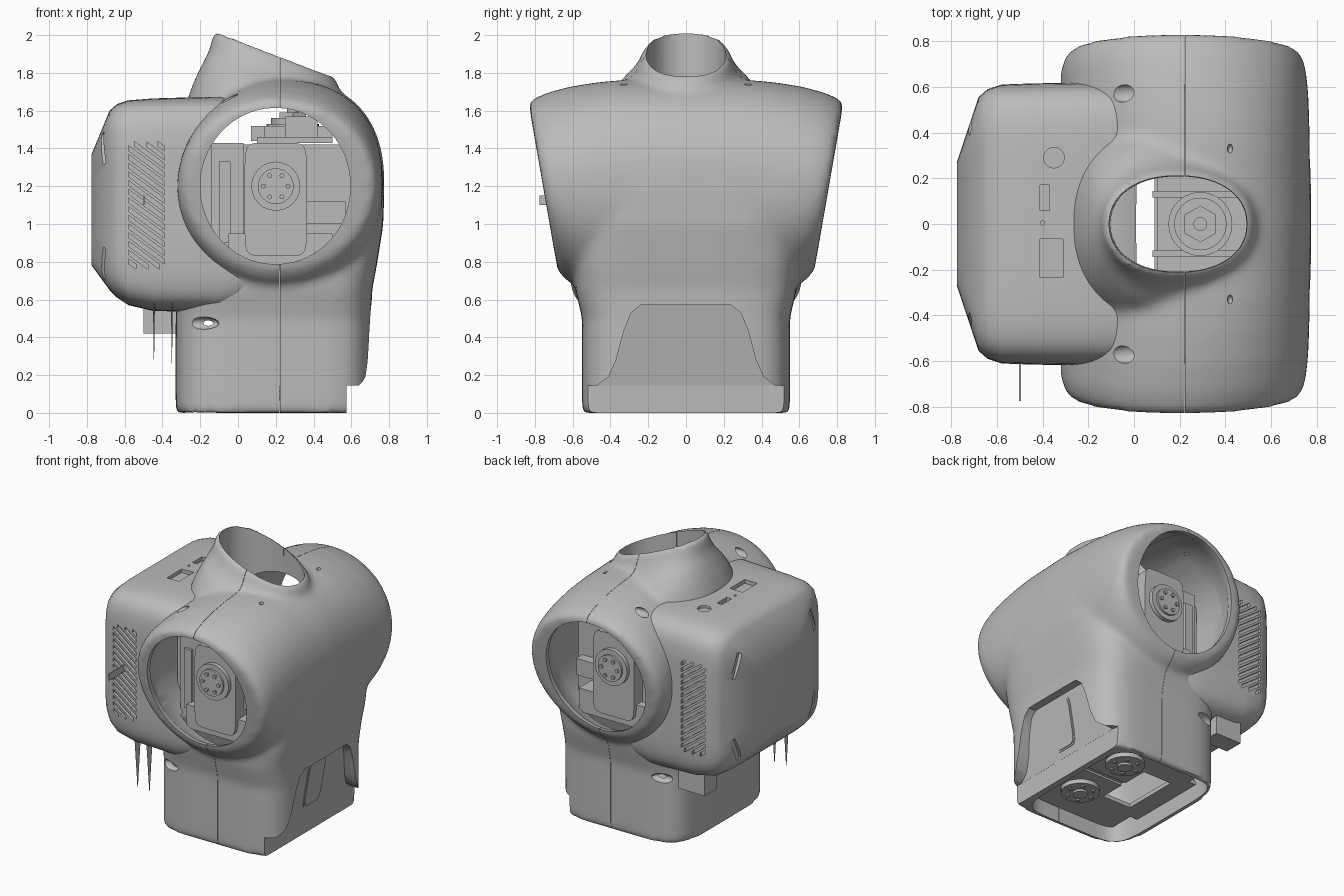
import bpy, bmesh, math
from mathutils import Matrix

if "Cube" in bpy.data.objects:
    bpy.data.objects.remove(bpy.data.objects["Cube"])

grey = bpy.data.materials.new("matte grey")
grey.use_nodes = True
grey.diffuse_color = (0.5, 0.5, 0.5, 1)
grey.node_tree.nodes["Principled BSDF"].inputs["Base Color"].default_value = (0.5, 0.5, 0.5, 1)


def finish(name, bm):
    bmesh.ops.recalc_face_normals(bm, faces=bm.faces)
    me = bpy.data.meshes.new(name)
    bm.to_mesh(me)
    bm.free()
    me.materials.append(grey)
    ob = bpy.data.objects.new(name, me)
    bpy.context.collection.objects.link(ob)
    return ob


def add_loft(bm, rings):
    rows = [[bm.verts.new(p) for p in ring] for ring in rings]
    n = len(rows[0])
    for a, b in zip(rows, rows[1:]):
        for i in range(n):
            bm.faces.new((a[i], a[(i + 1) % n], b[(i + 1) % n], b[i]))
    bm.faces.new(rows[0])
    bm.faces.new(rows[-1])


def oval(power, n=64):
    # unit superellipse: power 2 is a circle, higher is squarer
    pts = []
    for i in range(n):
        a = 2 * math.pi * (i + 0.5) / n
        c, s = math.cos(a), math.sin(a)
        pts.append((math.copysign(abs(c) ** (2 / power), c), math.copysign(abs(s) ** (2 / power), s)))
    return pts


def barrel(bm, half):
    # shoulder tube along y: y, top, bottom, front and back reach; fuller chest in the
    # middle, end rims leaning outward at the top
    rings = []
    for y, top, low, front, back in [(-row[0], *row[1:]) for row in reversed(half)] + half:
        t = min(1, (y / 0.75) ** 2)
        ring = []
        for (c, s), (fc, fs) in zip(oval(2), oval(2.4 - 0.4 * t)):
            if c > 0:
                c, s = fc, fs
            r = (top + low) / 2 + (top - low) / 2 * s
            ring.append((0.235 - 0.04 * t + (front if c > 0 else back) * c,
                         y + 0.23 * y * r * s, 1.2 + r * s))
        rings.append(ring)
    add_loft(bm, rings)


def trunk(bm, rows, power=5):
    # z, back x, front x, half width
    add_loft(bm, [[((a + b) / 2 + (b - a) / 2 * c, w * s, z) for c, s in oval(power)]
                  for z, a, b, w in rows])


def neck(bm, rows):
    # height, back reach, front reach, half width, with sections sloping down to the chest
    rings = []
    for h, back, front, w in rows:
        ring = []
        for c, s in oval(2.2):
            dx = c * (front if c > 0 else back)
            ring.append((0.19 + dx, w * s, h - 0.387 * dx))
        rings.append(ring)
    add_loft(bm, rings)


def add_box(bm, x, y, z, rot=None):
    m = Matrix.Translation(((x[0] + x[1]) / 2, (y[0] + y[1]) / 2, (z[0] + z[1]) / 2))
    if rot:
        m = m @ rot
    m = m @ Matrix.Diagonal((x[1] - x[0], y[1] - y[0], z[1] - z[0], 1))
    bmesh.ops.create_cube(bm, size=1, matrix=m)


def add_disc(bm, pos, r, depth, axis="Z", n=24):
    rot = Matrix.Rotation(math.pi / 2, 4, "X") if axis == "Y" else Matrix()
    bmesh.ops.create_cone(bm, cap_ends=True, segments=n, radius1=r, radius2=r, depth=depth,
                          matrix=Matrix.Translation(pos) @ rot)


def bake(ob):
    dg = bpy.context.evaluated_depsgraph_get()
    me = bpy.data.meshes.new_from_object(ob.evaluated_get(dg))
    ob.modifiers.clear()
    ob.data = me


def cut(ob, build):
    bm = bmesh.new()
    build(bm)
    cutter = finish("cutter", bm)
    mod = ob.modifiers.new("cut", "BOOLEAN")
    mod.operation, mod.solver, mod.object = "DIFFERENCE", "EXACT", cutter
    bake(ob)
    bpy.data.objects.remove(cutter)


def smooth(ob, angle=35):
    bpy.ops.object.select_all(action="DESELECT")
    ob.select_set(True)
    bpy.context.view_layer.objects.active = ob
    bpy.ops.object.shade_smooth_by_angle(angle=math.radians(angle))


# Torso shell: shoulders, trunk and collar blended together
bm = bmesh.new()
barrel(bm, [(0.02, 0.565, 0.565, 0.54, 0.54), (0.3, 0.562, 0.565, 0.54, 0.54), (0.42, 0.55, 0.562, 0.545, 0.54),
            (0.55, 0.527, 0.555, 0.55, 0.535), (0.66, 0.495, 0.53, 0.55, 0.525),
            (0.725, 0.465, 0.49, 0.54, 0.5), (0.757, 0.44, 0.44, 0.515, 0.465)])
trunk(bm, [(0.0, -0.33, 0.7, 0.55), (0.5, -0.33, 0.705, 0.55), (0.65, -0.32, 0.71, 0.585),
           (0.78, -0.3, 0.735, 0.59), (1.0, -0.28, 0.77, 0.57), (1.2, -0.2, 0.775, 0.5), (1.3, -0.1, 0.72, 0.45)])
neck(bm, [(1.45, 0.47, 0.52, 0.5), (1.6, 0.42, 0.49, 0.44), (1.7, 0.38, 0.44, 0.37),
          (1.78, 0.345, 0.4, 0.29), (1.84, 0.33, 0.35, 0.25), (1.9, 0.32, 0.325, 0.228)])
torso = finish("torso_shell", bm)
rm = torso.modifiers.new("blend", "REMESH")
rm.mode, rm.voxel_size = "VOXEL", 0.02
sm = torso.modifiers.new("soften", "SMOOTH")
sm.factor, sm.iterations = 0.5, 12
bake(torso)


# Hollow inside, open at the shoulders, collar and base
def shoulder_cavity(bm):
    barrel(bm, [(0.02, 0.51, 0.51, 0.485, 0.485), (0.5, 0.485, 0.5, 0.485, 0.475),
                (0.66, 0.45, 0.46, 0.45, 0.45), (0.72, 0.417, 0.415, 0.4, 0.4), (0.95, 0.4, 0.4, 0.385, 0.385)])


def waist_cavity(bm):
    trunk(bm, [(-0.1, -0.29, 0.53, 0.51), (0.85, -0.24, 0.53, 0.51)], 7)


def panel_x(z):
    # waist front panel leans outward toward the top
    return 0.575 + 0.17 * (z - 0.14)


def waist_arch(bm):
    half = [(0.5, 0.14), (0.47, 0.145), (0.41, 0.19), (0.37, 0.28), (0.33, 0.43), (0.29, 0.53), (0.24, 0.57)]
    outline = half + [(-y, z) for y, z in reversed(half)]
    add_loft(bm, [[(panel_x(z) + dx, y, z) for y, z in outline] for dx in (0, 0.4)])


def dents(bm):
    for s in (-1, 1):
        for pos, size in (((-0.03, s * 0.57, 1.66), (0.08, 0.04, 0.03)),
                          ((-0.2, s * 0.54, 0.475), (0.1, 0.05, 0.035)),
                          ((0.42, s * 0.33, 1.745), (0.012, 0.02, 0.03))):
            bmesh.ops.create_uvsphere(bm, u_segments=20, v_segments=10, radius=1,
                                      matrix=Matrix.Translation(pos) @ Matrix.Diagonal((*size, 1)))


cut(torso, shoulder_cavity)
cut(torso, waist_cavity)
cut(torso, lambda bm: neck(bm, [(1.45, 0.29, 0.295, 0.205), (2.2, 0.305, 0.31, 0.215)]))
cut(torso, waist_arch)
cut(torso, lambda bm: add_box(bm, (0.575, 1), (-0.7, 0.7), (-0.1, 0.144)))
cut(torso, dents)
cut(torso, lambda bm: add_box(bm, (0.2205, 0.2225), (-1, 1), (-0.1, 2.2)))
smooth(torso)

# Backpack: squared loft along x with a chamfered rear
bm = bmesh.new()
rows = [(-0.775, 0.27, 0.78, 1.37), (-0.68, 0.555, 0.65, 1.6), (-0.64, 0.59, 0.61, 1.635),
        (-0.58, 0.61, 0.57, 1.655), (-0.45, 0.615, 0.54, 1.665), (-0.1, 0.62, 0.53, 1.675),
        (0.0, 0.61, 0.55, 1.655), (0.1, 0.595, 0.59, 1.6), (0.2, 0.56, 0.65, 1.55)]
add_loft(bm, [[(x, w * c, (a + b) / 2 + (b - a) / 2 * s) for c, s in oval(7)] for x, w, a, b in rows])
pack = finish("backpack", bm)


def pack_details(bm):
    for s in (-1, 1):
        # slanted side vents, trimmed to an upright panel
        for i in range(17):
            zc = 0.72 + i * 0.046
            x0 = max(-0.58, -0.485 + (zc - 1.41) / 0.74)
            x1 = min(-0.39, -0.485 + (zc - 0.76) / 0.74)
            z0, z1 = (zc - 0.74 * (x + 0.485) for x in (x0, x1))
            if x1 - x0 > 0.03:
                add_loft(bm, [[(x0, y, z0), (x1, y, z1), (x1, y, z1 + 0.026), (x0, y, z0 + 0.026)]
                              for y in (s * 0.59, s * 0.7)])
        # rear corner grips
        for z in (0.79, 1.4):
            turn = Matrix.Rotation(s * (0.4 if z > 1 else -0.4), 4, "X")
            add_box(bm, (-0.8, -0.7), (s * 0.44 - 0.02, s * 0.44 + 0.02), (z - 0.09, z + 0.09), turn)
    # top ports
    add_disc(bm, (-0.35, 0.29, 1.68), 0.045, 0.06)
    add_box(bm, (-0.41, -0.37), (0.06, 0.17), (1.64, 1.72))
    add_box(bm, (-0.41, -0.31), (-0.235, -0.065), (1.64, 1.72))
    add_disc(bm, (-0.4, 0.005, 1.68), 0.01, 0.06, n=8)


cut(pack, shoulder_cavity)
cut(pack, waist_cavity)
cut(pack, pack_details)
smooth(pack)

# Connector block, hanging tabs and side tab of the backpack
bm = bmesh.new()
add_box(bm, (-0.5, -0.29), (0.36, 0.5), (0.42, 0.58))
add_box(bm, (-0.502, -0.495), (-0.775, -0.58), (1.1, 1.15))
finish("connector_block", bm)
bm = bmesh.new()
for x in (-0.445, -0.35):
    bmesh.ops.create_cone(bm, cap_ends=True, segments=4, radius1=0.003, radius2=0.035, depth=0.35,
                          matrix=Matrix.Translation((x, -0.52, 0.415)) @ Matrix.Diagonal((0.15, 1, 1, 1)))
finish("hanging_tabs", bm)

# Waist front hatch
bm = bmesh.new()
for half_w, lo, hi, out in ((0.1, 0.195, 0.545, 0.004), (0.09, 0.205, 0.535, 0.009)):
    outline = [(half_w * c, (lo + hi) / 2 + (hi - lo) / 2 * s) for c, s in oval(6, 32)]
    add_loft(bm, [[(panel_x(z) + dx, y, z) for y, z in outline] for dx in (-0.005, out)])
finish("waist_hatch", bm)

# Inner frame with shoulder plates, open in the middle behind the neck motor
bm = bmesh.new()
add_box(bm, (0.36, 0.55), (-0.33, 0.33), (1.02, 1.32))
add_box(bm, (0.1, 0.5), (-0.4, 0.4), (1.43, 1.46))
for s in (-1, 1):
    def side(near, far):
        return tuple(sorted((s * near, s * far)))
    add_box(bm, (-0.22, 0.6), side(0.34, 0.38), (0.76, 1.42))
    add_box(bm, (-0.14, 0.03), side(0.38, 0.46), (0.82, 1.43))
    add_box(bm, (-0.1, -0.04), side(0.46, 0.48), (0.9, 1.33))
    add_box(bm, (-0.05, 0.5), side(0.38, 0.52), (0.78, 0.95))
    add_box(bm, (0.36, 0.57), side(0.38, 0.45), (1.0, 1.12))
    add_box(bm, (0.08, 0.5), side(0.115, 0.145), (1.46, 1.52))
    add_box(bm, (0.07, 0.14), side(0.25, 0.35), (1.44, 1.52))
    add_box(bm, (0.25, 0.42), side(0.25, 0.3), (1.46, 1.57))
    add_loft(bm, [[(0.2 + 0.165 * c, s * y, 1.13 + 0.3 * q) for c, q in oval(8, 32)] for y in (0.38, 0.55)])
finish("inner_frame", bm)

# Motors: shoulders, neck and hips, each with a ring of bolts
bm = bmesh.new()
for s in (-1, 1):
    add_disc(bm, (0.2, s * 0.56, 1.2), 0.13, 0.04, "Y")
    add_disc(bm, (0.2, s * 0.575, 1.2), 0.095, 0.04, "Y")
    add_disc(bm, (0.27, s * 0.23, 0.1), 0.13, 0.04)
    add_disc(bm, (0.27, s * 0.23, 0.085), 0.05, 0.04)
    for i in range(6):
        a = i * math.pi / 3
        c, q = math.cos(a), math.sin(a)
        add_disc(bm, (0.2 + 0.065 * c, s * 0.6, 1.2 + 0.065 * q), 0.013, 0.02, "Y", 8)
        add_disc(bm, (0.27 + 0.09 * c, s * 0.23 + 0.09 * q, 0.08), 0.014, 0.02, "Z", 8)
for r, z in ((0.14, 1.5), (0.115, 1.53), (0.08, 1.56), (0.03, 1.59)):
    add_disc(bm, (0.29, 0, z), r, 0.06, n=6 if r == 0.08 else 24)
smooth(finish("motors", bm))

# Base plates closing the waist
bm = bmesh.new()
for s in (-1, 1):
    add_box(bm, (0.09, 0.535), tuple(sorted((s * 0.02, s * 0.51))), (0.11, 0.14))
    add_box(bm, (-0.22, 0.09), tuple(sorted((s * 0.21, s * 0.51))), (0.11, 0.14))
add_box(bm, (0.09, 0.535), (-0.02, 0.02), (0.125, 0.14))
add_box(bm, (-0.3, -0.14), (-0.3, 0.3), (0.11, 0.14))
finish("base_plates", bm)
